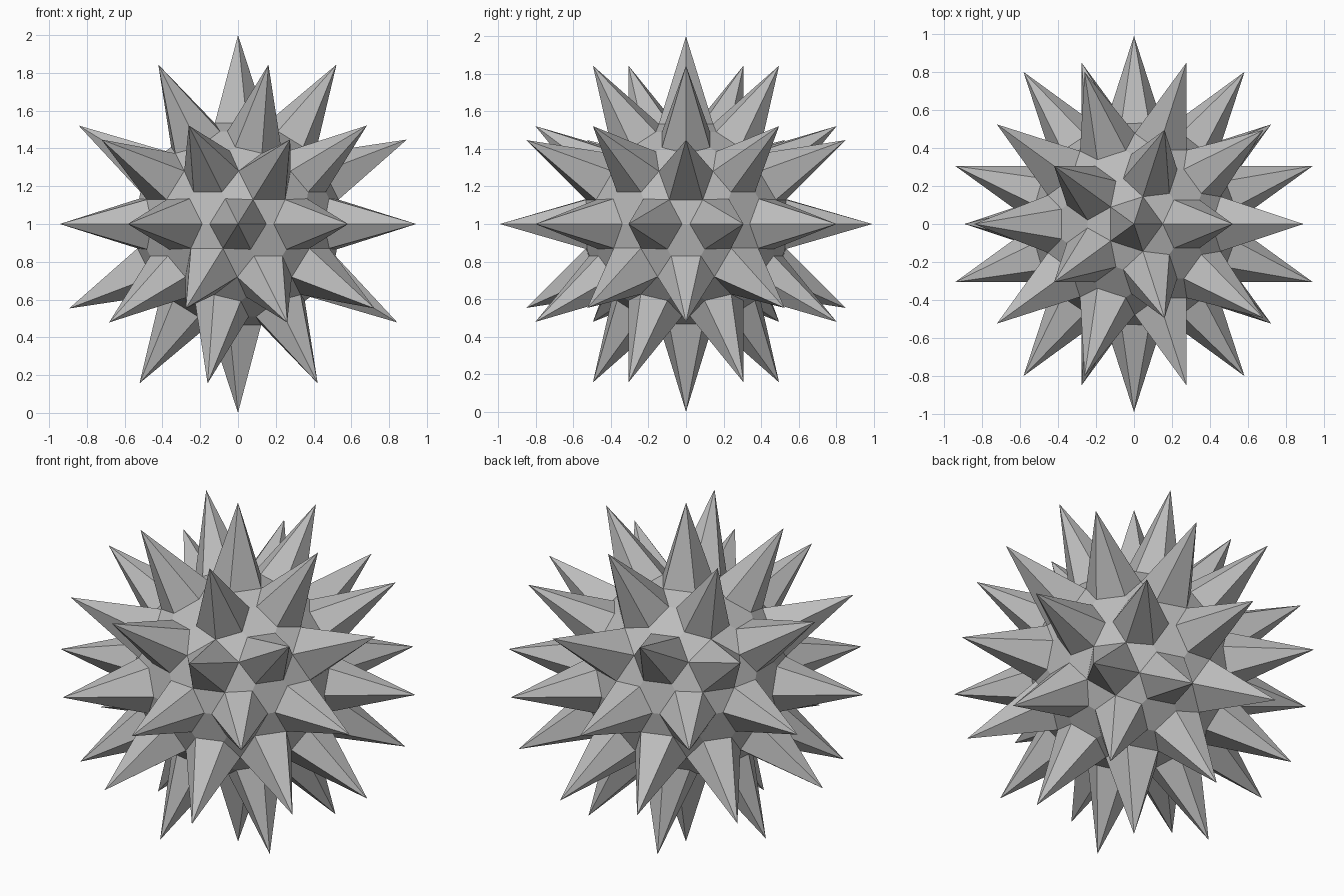
import bpy
import bmesh

CORE_RADIUS = 0.577
TIP_FIVE = 1.0     # reach of the five-sided spikes
TIP_SIX = 0.992    # reach of the six-sided spikes
CENTRE_Z = 1.0

cube = bpy.data.objects.get("Cube")
if cube:
    bpy.data.objects.remove(cube, do_unlink=True)

grey = bpy.data.materials.new("matte_grey")
grey.use_nodes = True
colour = (0.5, 0.5, 0.5, 1.0)
grey.diffuse_color = colour
grey.node_tree.nodes["Principled BSDF"].inputs["Base Color"].default_value = colour


def add_object(name, polygons):
    """Make a flat-shaded, welded mesh object from lists of points."""
    bm = bmesh.new()
    for points in polygons:
        bm.faces.new([bm.verts.new(p) for p in points])
    bmesh.ops.remove_doubles(bm, verts=bm.verts, dist=0.001)
    mesh = bpy.data.meshes.new(name)
    bm.to_mesh(mesh)
    bm.free()
    mesh.materials.append(grey)
    obj = bpy.data.objects.new(name, mesh)
    obj.location.z = CENTRE_Z
    bpy.context.collection.objects.link(obj)
    return obj


# Guide sphere: each of its corners carries one spike
guide = bmesh.new()
bmesh.ops.create_icosphere(guide, subdivisions=2, radius=CORE_RADIUS)
cut = min(e.calc_length() for e in guide.edges) / 2


def cut_point(start, end):
    return start.co + (end.co - start.co).normalized() * cut


core_faces, spike_faces = [], []
for face in guide.faces:
    outline = []
    for loop in face.loops:
        v = loop.vert
        to_prev = cut_point(v, loop.link_loop_prev.vert)
        to_next = cut_point(v, loop.link_loop_next.vert)
        outline += [to_prev, to_next]
        reach = TIP_FIVE if len(v.link_edges) == 5 else TIP_SIX
        spike_faces.append([to_next, to_prev, v.co.normalized() * reach])
    core_faces.append(outline)

# Flat facets between the spikes, then the spikes themselves
add_object("core", core_faces)
add_object("spikes", spike_faces)
guide.free()
